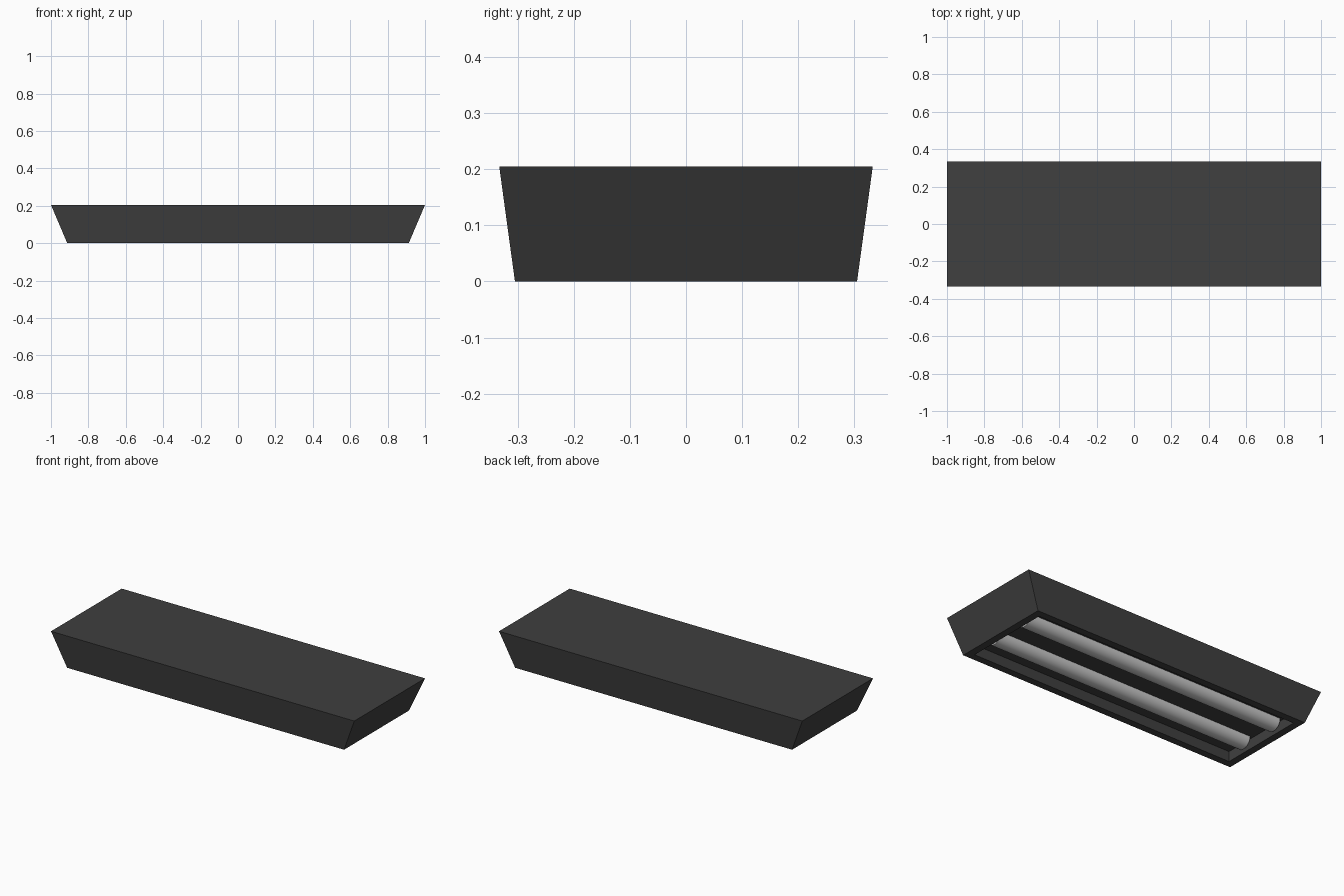
import bpy, bmesh, math

if "Cube" in bpy.data.objects:
    bpy.data.objects.remove(bpy.data.objects["Cube"])

HEIGHT, RIM, CEILING = 0.205, 0.06, 0.06
TOP, BOTTOM = (1.0, 0.333), (0.913, 0.305)


def add_object(name, bm, colour):
    mesh = bpy.data.meshes.new(name)
    bm.to_mesh(mesh)
    bm.free()
    obj = bpy.data.objects.new(name, mesh)
    bpy.context.collection.objects.link(obj)
    mat = bpy.data.materials.new(name + "_colour")
    mat.diffuse_color = colour
    mat.use_nodes = True
    mat.node_tree.nodes["Principled BSDF"].inputs["Base Color"].default_value = mat.diffuse_color
    mesh.materials.append(mat)
    return obj


# Housing: tapered box with a shallow tray sunk into its underside
bm = bmesh.new()
bmesh.ops.create_cube(bm, size=2)
for v in bm.verts:
    half_x, half_y = TOP if v.co.z > 0 else BOTTOM
    v.co = (v.co.x * half_x, v.co.y * half_y, HEIGHT if v.co.z > 0 else 0)
bm.normal_update()
underside = min(bm.faces, key=lambda f: f.normal.z)
bmesh.ops.inset_region(bm, faces=[underside], thickness=RIM)
tray = bmesh.ops.extrude_discrete_faces(bm, faces=[underside])["faces"][0]
bmesh.ops.translate(bm, verts=tray.verts, vec=(0, 0, CEILING))
bmesh.ops.recalc_face_normals(bm, faces=bm.faces)
add_object("housing", bm, (0.05, 0.05, 0.05, 1))


# Lamp tubes: half cylinders hanging from the tray ceiling
def lamp_tube(name, y, radius=0.053, segments=24):
    half_len = BOTTOM[0] - RIM
    bm = bmesh.new()
    profile = [bm.verts.new((-half_len, y + radius * math.cos(a), CEILING - radius * math.sin(a)))
               for a in (math.pi * i / segments for i in range(segments + 1))]
    end = bm.faces.new(profile)
    bmesh.ops.solidify(bm, geom=[], thickness=0)
    ext = bmesh.ops.extrude_face_region(bm, geom=[end], use_keep_orig=True)["geom"]
    verts = [g for g in ext if isinstance(g, bmesh.types.BMVert)]
    bmesh.ops.translate(bm, verts=verts, vec=(2 * half_len, 0, 0))
    bmesh.ops.recalc_face_normals(bm, faces=bm.faces)
    obj = add_object(name, bm, (0.8, 0.8, 0.8, 1))
    bpy.ops.object.select_all(action="DESELECT")
    obj.select_set(True)
    bpy.context.view_layer.objects.active = obj
    bpy.ops.object.shade_smooth_by_angle(angle=math.radians(30))


for side, y in (("back", 0.1225), ("front", -0.1225)):
    lamp_tube(side + "_lamp_tube", y)
